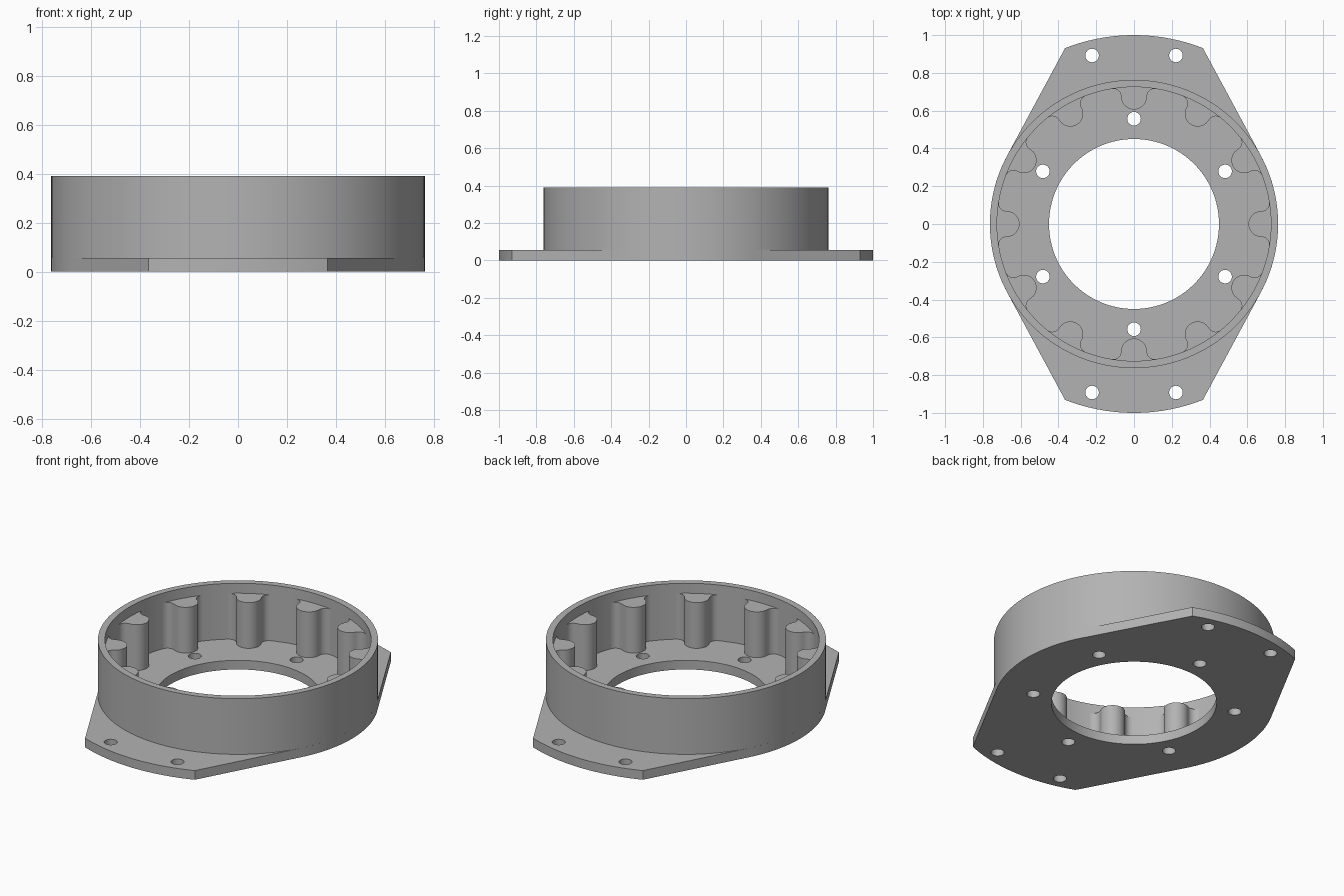
import bpy, bmesh
from math import sin, cos, pi, radians, acos, atan2, hypot

if "Cube" in bpy.data.objects:
    bpy.data.objects.remove(bpy.data.objects["Cube"])

OUTER, INNER, BORE = 0.763, 0.725, 0.45   # wall and bore radii
PLATE, TOP, POST_TOP = 0.055, 0.39, 0.33  # heights

grey = bpy.data.materials.new("machined_grey")
grey.use_nodes = True
colour = (0.45, 0.45, 0.45, 1)
grey.diffuse_color = colour
grey.node_tree.nodes["Principled BSDF"].inputs["Base Color"].default_value = colour


def arc(cx, cy, r, start, end, n):
    return [(cx + r * cos(start + (end - start) * i / n),
             cy + r * sin(start + (end - start) * i / n)) for i in range(n + 1)]


def circle(cx, cy, r, n):
    return arc(cx, cy, r, 0, 2 * pi, n)[:-1]


def extrude(name, loops, z0, z1):
    """Solid between two heights; loops inside the first become holes."""
    curve = bpy.data.curves.new(name + "_profile", "CURVE")
    curve.dimensions = "2D"
    curve.fill_mode = "BOTH"
    curve.extrude = (z1 - z0) / 2
    for loop in loops:
        spline = curve.splines.new("POLY")
        spline.points.add(len(loop) - 1)
        for point, (x, y) in zip(spline.points, loop):
            point.co = (x, y, 0, 1)
        spline.use_cyclic_u = True
    helper = bpy.data.objects.new(name + "_profile", curve)
    mesh = bpy.data.meshes.new_from_object(helper)
    bpy.data.objects.remove(helper)
    bpy.data.curves.remove(curve)
    bm = bmesh.new()
    bm.from_mesh(mesh)
    bmesh.ops.remove_doubles(bm, verts=bm.verts, dist=1e-5)
    bmesh.ops.translate(bm, verts=bm.verts, vec=(0, 0, (z0 + z1) / 2))
    bmesh.ops.recalc_face_normals(bm, faces=bm.faces)
    bm.to_mesh(mesh)
    bm.free()
    mesh.name = name
    mesh.materials.clear()
    mesh.materials.append(grey)
    obj = bpy.data.objects.new(name, mesh)
    bpy.context.collection.objects.link(obj)
    bpy.ops.object.select_all(action="DESELECT")
    obj.select_set(True)
    bpy.context.view_layer.objects.active = obj
    bpy.ops.object.shade_smooth_by_angle(angle=radians(30))
    return obj


# Base plate: round sides, tangent flanks, and curved ends
corner = atan2(0.931, 0.365)
tangent = corner - acos(OUTER)
outline = []
for turn in (0, pi):
    outline += arc(0, 0, OUTER, turn - tangent, turn + tangent, 32)
    outline += arc(0, 0, 1, turn + corner, turn + pi - corner, 24)
holes = [circle(0, 0, BORE, 96)]
holes += [circle(x, y, 0.036, 24) for x in (-0.222, 0.222) for y in (-0.892, 0.892)]
holes += [circle(0.557 * cos(a), 0.557 * sin(a), 0.036, 24)
          for a in (radians(30 + 60 * k) for k in range(6))]
extrude("base_plate", [outline] + holes, 0, PLATE)

# Ring wall
extrude("ring_wall", [circle(0, 0, OUTER, 120), circle(0, 0, INNER, 120)], PLATE, TOP)

# Inner posts: rounded tip, blended into the wall by fillets
tip, fillet = 0.068, 0.042
fx = tip + fillet
fy = ((INNER - fillet) ** 2 - fx ** 2) ** 0.5
blend = arc(fx, fy, fillet, atan2(fy, fx), pi, 8)
half = [(0.11, 0.735)] + blend
post = half + arc(0, fy, tip, 0, -pi, 20)[1:-1] + [(-x, y) for x, y in reversed(half)]
first = extrude("post", [post], PLATE, POST_TOP)
for k in range(1, 12):
    copy = first.copy()
    copy.rotation_euler.z = radians(30 * k)
    bpy.context.collection.objects.link(copy)
